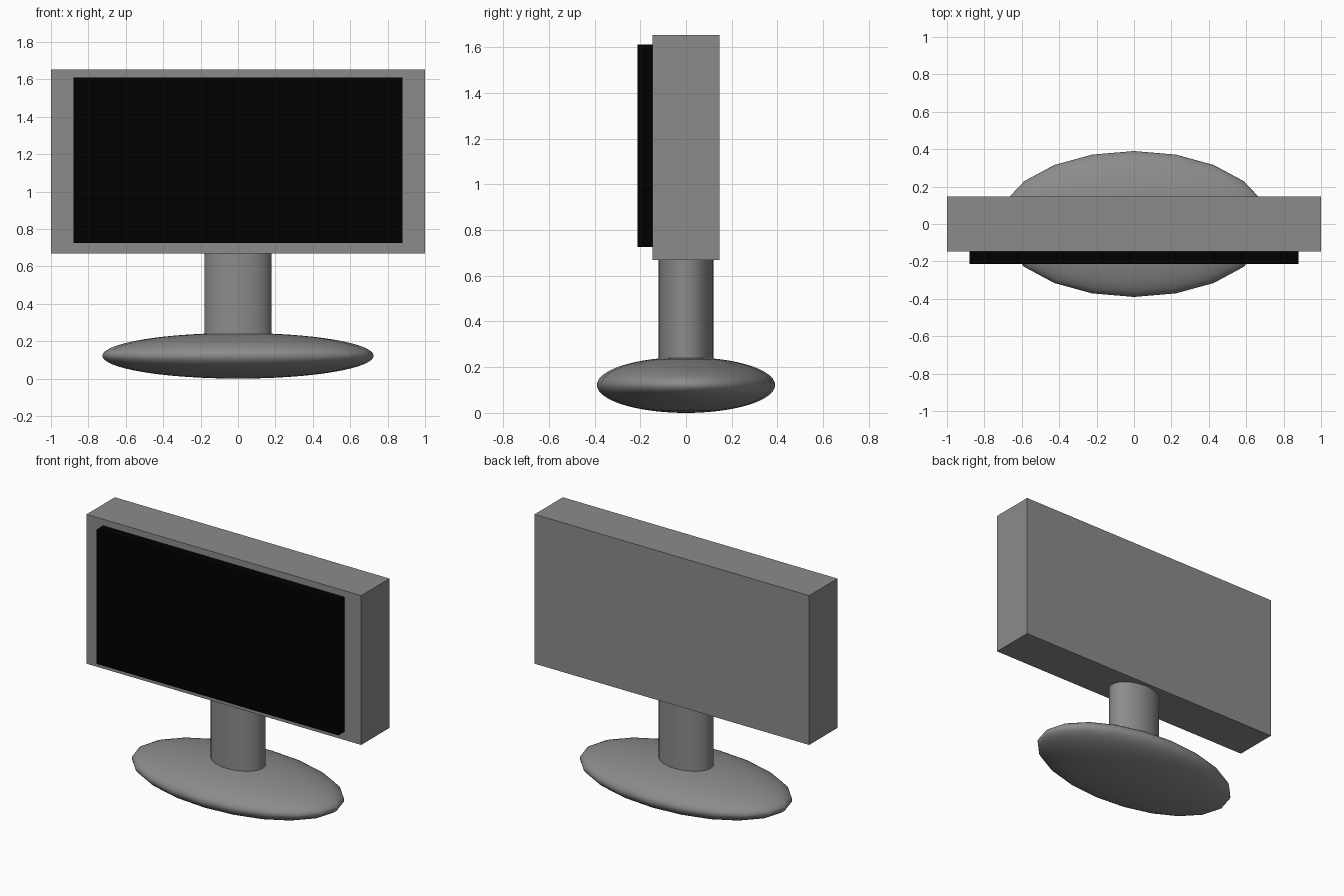
import bpy
import math

if "Cube" in bpy.data.objects:
    bpy.data.objects.remove(bpy.data.objects["Cube"])


def material(name, value):
    mat = bpy.data.materials.new(name)
    mat.diffuse_color = (value, value, value, 1)
    mat.use_nodes = True
    mat.node_tree.nodes["Principled BSDF"].inputs["Base Color"].default_value = mat.diffuse_color
    return mat


grey = material("dark_grey", 0.26)
black = material("screen_black", 0.0)


def finish(name, scale, mat, smooth=False):
    obj = bpy.context.object
    obj.name = name
    obj.scale = scale
    bpy.ops.object.transform_apply(location=False, rotation=False, scale=True)
    obj.data.materials.append(mat)
    if smooth:
        bpy.ops.object.shade_smooth_by_angle(angle=math.radians(40))


def box(name, x, y, z, mat):
    """Box from (min, max) ranges on each axis."""
    centre = [(r[0] + r[1]) / 2 for r in (x, y, z)]
    size = [r[1] - r[0] for r in (x, y, z)]
    bpy.ops.mesh.primitive_cube_add(size=1, location=centre)
    finish(name, size, mat)


# Casing and the raised screen panel on its front
box("casing", (-1, 1), (-0.147, 0.147), (0.67, 1.653), grey)
box("screen", (-0.88, 0.88), (-0.213, -0.14), (0.726, 1.611), black)

# Oval neck, sunk slightly into base and casing
z0, z1 = 0.2, 0.69
bpy.ops.mesh.primitive_cylinder_add(vertices=32, radius=1, depth=1,
                                    location=(0, 0, (z0 + z1) / 2))
finish("neck", (0.18, 0.12, z1 - z0), grey, True)

# Flattened oval base, 20 sided around
bpy.ops.mesh.primitive_uv_sphere_add(segments=20, ring_count=32, radius=1,
                                     location=(0, 0, 0.122))
finish("base", (0.725, 0.39, 0.122), grey, True)
